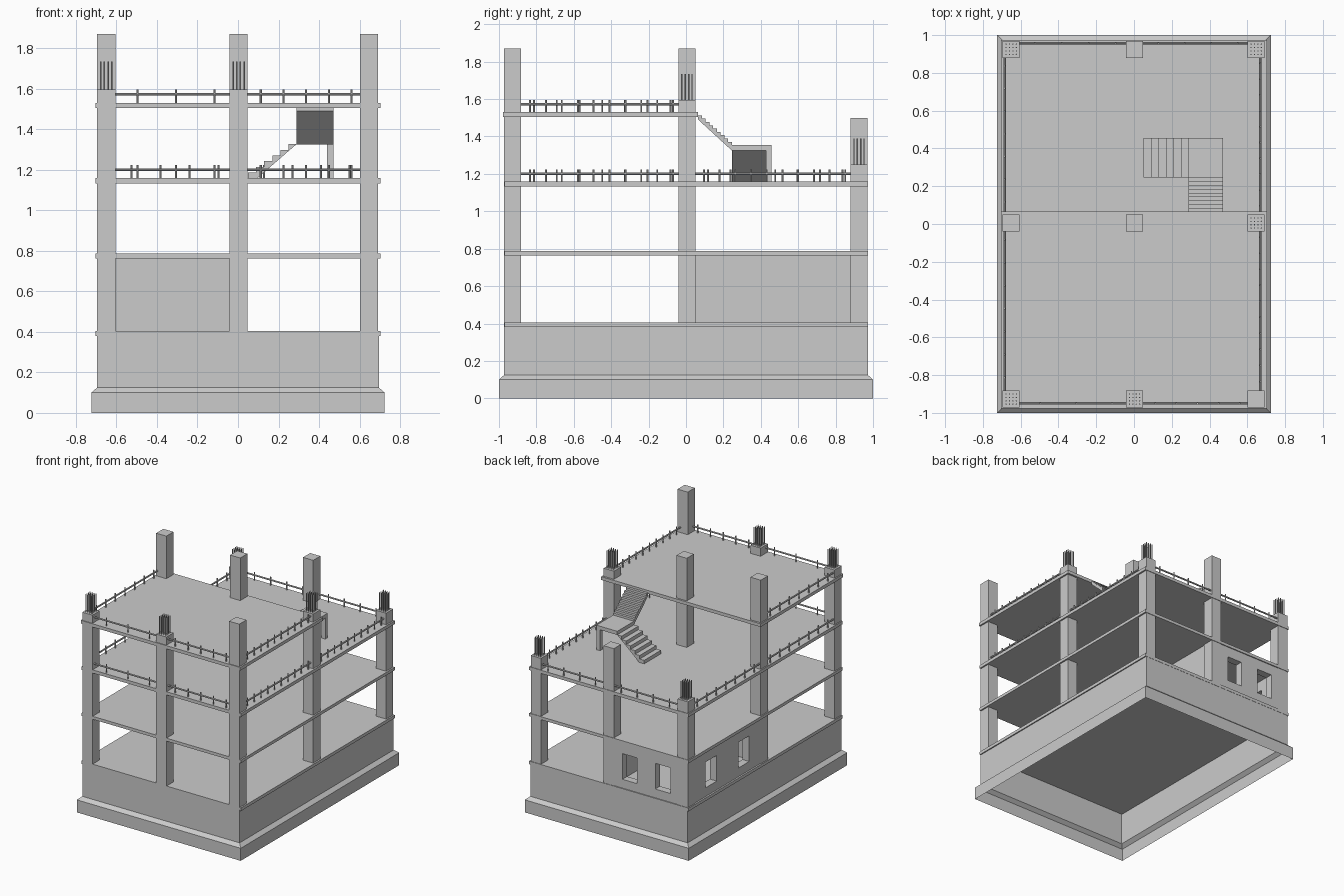
import bpy, bmesh
from mathutils import Vector, Matrix

if "Cube" in bpy.data.objects:
    bpy.data.objects.remove(bpy.data.objects["Cube"])


def finish(name, bm):
    bmesh.ops.recalc_face_normals(bm, faces=bm.faces)
    me = bpy.data.meshes.new(name)
    bm.to_mesh(me)
    bm.free()
    ob = bpy.data.objects.new(name, me)
    bpy.context.collection.objects.link(ob)
    return ob


def add_box(bm, x0, x1, y0, y1, z0, z1):
    m = Matrix.Translation(((x0 + x1) / 2, (y0 + y1) / 2, (z0 + z1) / 2))
    bmesh.ops.create_cube(bm, size=1, matrix=m @ Matrix.Diagonal((x1 - x0, y1 - y0, z1 - z0, 1)))


def box(name, *dims):
    bm = bmesh.new()
    add_box(bm, *dims)
    return finish(name, bm)


def add_rod(bm, a, b, r):
    a, b = Vector(a), Vector(b)
    d = b - a
    m = Matrix.Translation((a + b) / 2) @ d.to_track_quat('Z', 'Y').to_matrix().to_4x4()
    bmesh.ops.create_cone(bm, cap_ends=True, segments=8, radius1=r, radius2=r, depth=d.length, matrix=m)


def prism(name, points, push):
    bm = bmesh.new()
    f = bm.faces.new([bm.verts.new(p) for p in points])
    ext = bmesh.ops.extrude_face_region(bm, geom=[f], use_keep_orig=True)
    bmesh.ops.translate(bm, verts=[v for v in ext['geom'] if isinstance(v, bmesh.types.BMVert)], vec=push)
    return finish(name, bm)


def window_wall(name, us, zs, place, push):
    # grid of cells, with every second cell of the middle row left open
    bm = bmesh.new()
    g = [[bm.verts.new(place(u, z)) for z in zs] for u in us]
    faces = [bm.faces.new((g[i][j], g[i + 1][j], g[i + 1][j + 1], g[i][j + 1]))
             for i in range(len(us) - 1) for j in range(len(zs) - 1)
             if not (j == 1 and i % 2 == 1)]
    ext = bmesh.ops.extrude_face_region(bm, geom=faces, use_keep_orig=True)
    bmesh.ops.translate(bm, verts=[v for v in ext['geom'] if isinstance(v, bmesh.types.BMVert)], vec=push)
    bmesh.ops.dissolve_limit(bm, angle_limit=0.01, verts=bm.verts, edges=bm.edges)
    return finish(name, bm)


# foundation skin, open underneath, with a chamfered plinth
bm = bmesh.new()
rings = []
for hx, hy, z in ((.724, 1, 0), (.724, 1, .1), (.695, .972, .125), (.695, .972, .385)):
    rings.append([bm.verts.new((sx * hx, sy * hy, z)) for sx, sy in ((-1, -1), (1, -1), (1, 1), (-1, 1))])
for lo, hi in zip(rings, rings[1:]):
    for i in range(4):
        bm.faces.new((lo[i], lo[(i + 1) % 4], hi[(i + 1) % 4], hi[i]))
finish("foundation", bm)

# floor slabs
for i, (z0, z1, y0, y1) in enumerate(((.38, .405, -.97, .974), (.763, .787, -.97, .974),
                                      (1.132, 1.158, -.97, .974), (1.504, 1.53, -.978, .065))):
    box(f"floor_slab_{i + 1}", -.704, .704, y0, y1, z0, z1)

# columns: top height and whether reinforcement bars stick out
XS = ((-.695, -.605), (-.042, .048), (.602, .692))
YS = ((-.972, -.882), (-.04, .05), (.88, .97))
TOPS = (((1.595, 1), (1.595, 1), (1.87, 0)),
        ((1.87, 0), (1.87, 0), (1.595, 1)),
        ((1.25, 1), (1.5, 0), (1.25, 1)))
bars = bmesh.new()
for (y0, y1), row in zip(YS, TOPS):
    for (x0, x1), (top, has_bars) in zip(XS, row):
        box("column", x0, x1, y0, y1, .385, top)
        if has_bars:
            cx, cy = (x0 + x1) / 2, (y0 + y1) / 2
            for i in range(4):
                for j in range(4):
                    x, y = cx + (i - 1.5) * .018, cy + (j - 1.5) * .018
                    add_rod(bars, (x, y, top - .01), (x, y, top + .14), .0035)
finish("reinforcement_bars", bars)

# enclosed room in the back left bay
ZS = (.405, .475, .68, .763)
window_wall("room_back_wall", (-.605, -.54, -.405, -.245, -.115, -.042), ZS,
            lambda u, z: (u, .966, z), (0, -.06, 0))
window_wall("room_left_wall", (.05, .19, .325, .6, .74, .88), ZS,
            lambda u, z: (-.691, u, z), (.06, 0, 0))
box("room_front_wall", -.605, -.042, -.03, .04, .405, .763)
box("room_right_wall", -.03, .04, .05, .88, .405, .763)


# railings
def railing(bm, a, b, z, posts):
    a, b = Vector((*a, z)), Vector((*b, z))
    up = Vector((0, 0, .044))
    add_rod(bm, a + up, b + up, .0065)
    for i in range(posts):
        p = a.lerp(b, (i + .6) / posts)
        add_rod(bm, p, p + Vector((0, 0, .067)), .005)


BAYS_X = ((-.61, -.04), (.045, .605))
BAYS_Y = ((-.885, -.035), (.045, .885))
for name, z, bays_y, back in (("lower_railing", 1.156, BAYS_Y, True), ("upper_railing", 1.528, BAYS_Y[:1], False)):
    bm = bmesh.new()
    for n, (x0, x1) in zip((3, 5), BAYS_X):
        railing(bm, (x0, -.95), (x1, -.95), z, n)
        if back:
            railing(bm, (x0, .957), (x1, .957), z, 4)
    for y0, y1 in bays_y:
        railing(bm, (-.685, y0), (-.685, y1), z, 7)
        railing(bm, (.668, y0), (.668, y1), z, 10)
    finish(name, bm)


# stairs: stepped profile (run, height) closed by a straight underside
def steps(s0, s1, z0, z1, n):
    pts = [(s0, z0)]
    for i in range(n):
        z = z0 + (z1 - z0) * (i + 1) / (n + 1)
        pts += [(s0 + (s1 - s0) * i / n, z), (s0 + (s1 - s0) * (i + 1) / n, z)]
    return pts


low = steps(.05, .288, 1.158, 1.354, 6) + [(.288, 1.325), (.095, 1.158)]
prism("lower_stairs", [(s, .245, z) for s, z in low], (0, .211, 0))
high = steps(.245, .065, 1.354, 1.53, 9) + [(.065, 1.49), (.245, 1.325)]
prism("upper_stairs", [(.288, s, z) for s, z in high], (.184, 0, 0))
box("stair_landing", .288, .472, .245, .456, 1.325, 1.354)
box("landing_post", .44, .472, .427, .456, 1.156, 1.327)
